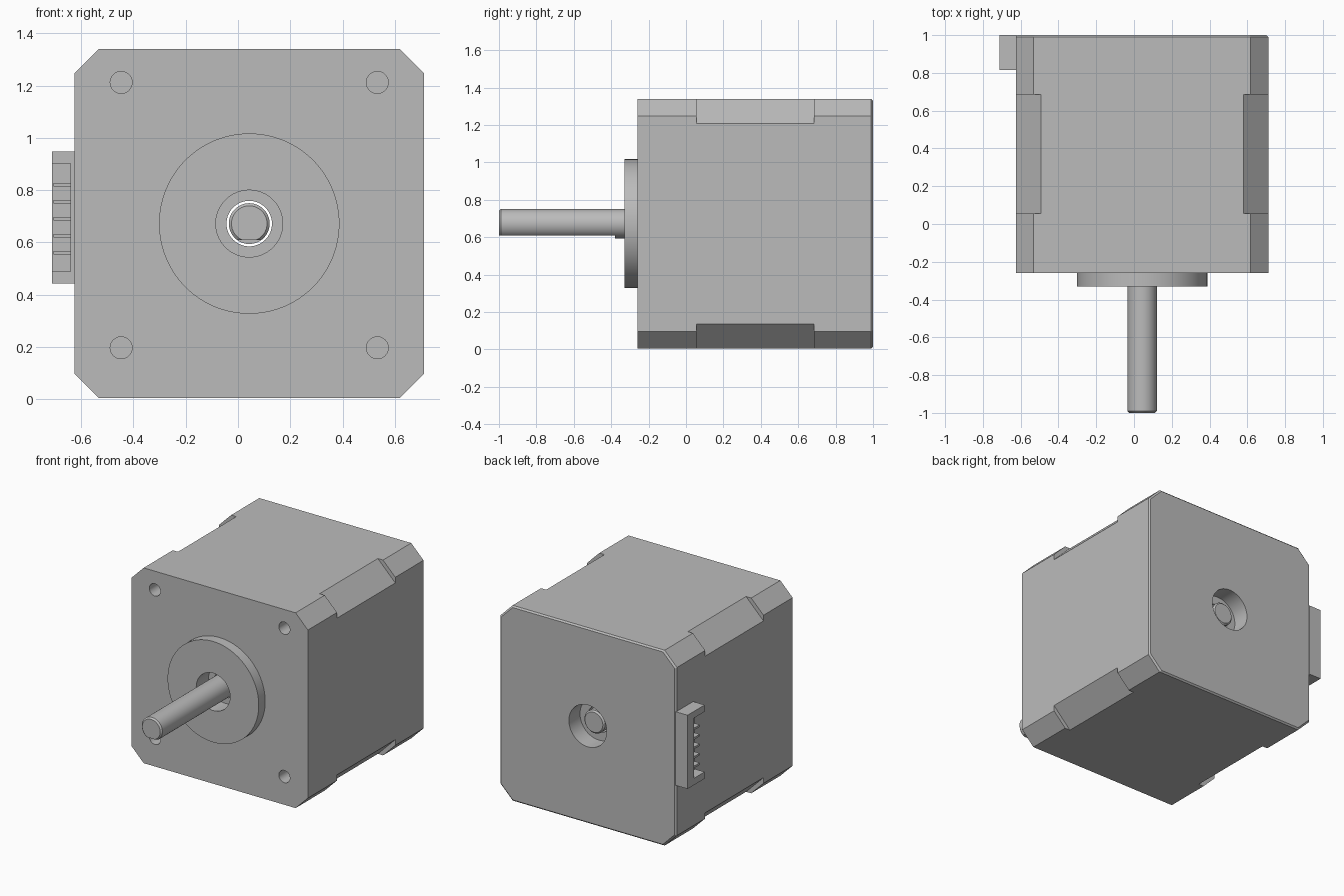
import bpy, bmesh, math
from mathutils import Vector, Matrix

if "Cube" in bpy.data.objects:
    bpy.data.objects.remove(bpy.data.objects["Cube"])

CX, CZ, HALF = 0.043, 0.672, 0.668      # motor axis and half width
BODY_FRONT, BODY_BACK = -0.26, 1.0

metal = bpy.data.materials.new("grey metal")
metal.use_nodes = True
grey = (0.5, 0.5, 0.5, 1)
metal.diffuse_color = grey
metal.node_tree.nodes["Principled BSDF"].inputs["Base Color"].default_value = grey


def finish(name, bm):
    bmesh.ops.recalc_face_normals(bm, faces=bm.faces)
    mesh = bpy.data.meshes.new(name)
    bm.to_mesh(mesh)
    bm.free()
    obj = bpy.data.objects.new(name, mesh)
    obj.data.materials.append(metal)
    bpy.context.collection.objects.link(obj)
    return obj


def loft(name, rings):
    """Closed solid through (y, [(x, z), ...]) sections."""
    bm = bmesh.new()
    loops = [[bm.verts.new((x, y, z)) for x, z in pts] for y, pts in rings]
    for a, b in zip(loops, loops[1:]):
        for i in range(len(a)):
            j = (i + 1) % len(a)
            bm.faces.new((a[i], a[j], b[j], b[i]))
    bm.faces.new(loops[0])
    bm.faces.new(loops[-1][::-1])
    return finish(name, bm)


def circle(r, x=CX, z=CZ, n=64):
    return [(x + r * math.cos(math.tau * i / n), z + r * math.sin(math.tau * i / n))
            for i in range(n)]


def octagon(half, cut):
    k = half - cut
    pts = [(half, -k), (half, k), (k, half), (-k, half),
           (-half, k), (-half, -k), (-k, -half), (k, -half)]
    return [(CX + x, CZ + z) for x, z in pts]


def cylinder(name, r, y0, y1, x=CX, z=CZ, n=64):
    return loft(name, [(y0, circle(r, x, z, n)), (y1, circle(r, x, z, n))])


def box(name, lo, hi, turn=None):
    bm = bmesh.new()
    bmesh.ops.create_cube(bm, size=1)
    lo, hi = Vector(lo), Vector(hi)
    bm.transform(Matrix.Translation((lo + hi) / 2) @ (turn or Matrix())
                 @ Matrix.Diagonal((*(hi - lo), 1)))
    return finish(name, bm)


def carve(obj, cutters):
    """Subtract the cutters, keep the result as plain mesh."""
    for c in cutters:
        c.hide_render = True
        mod = obj.modifiers.new("cut", "BOOLEAN")
        mod.operation, mod.solver, mod.object = "DIFFERENCE", "EXACT", c
    bpy.context.view_layer.update()
    done = bpy.data.meshes.new_from_object(
        obj.evaluated_get(bpy.context.evaluated_depsgraph_get()))
    obj.modifiers.clear()
    obj.data = done
    for c in cutters:
        bpy.data.objects.remove(c)


# Motor body with chamfered corners and a softened rear edge
body = loft("motor_body", [(BODY_FRONT, octagon(HALF, 0.093)),
                           (BODY_BACK - 0.01, octagon(HALF, 0.093)),
                           (BODY_BACK, octagon(HALF - 0.01, 0.09))])
cutters = [cylinder("shaft_bore", 0.087, -0.5, 1.2),
           cylinder("front_bore", 0.128, -0.5, -0.2),
           cylinder("rear_bore", 0.143, 0.88, 1.2)]

# Deeper corner chamfers along the middle laminations
reach = (2 * HALF - 0.132) / math.sqrt(2)
for sx in (-1, 1):
    for sz in (-1, 1):
        d = (reach + 0.1) / math.sqrt(2)
        mid = Vector((CX + sx * d, 0, CZ + sz * d))
        size = Vector((0.1, 0, 0.3))
        cutters.append(box("corner_cut", mid - size + Vector((0, 0.055, 0)),
                           mid + size + Vector((0, 0.685, 0)),
                           Matrix.Rotation(-sx * sz * math.pi / 4, 4, "Y")))

# Screw holes
for x in (-0.447, 0.533):
    for z in (0.197, 1.212):
        cutters.append(cylinder("screw_hole", 0.042, -0.4, -0.12, x, z, 32))
carve(body, cutters)

# Raised pilot ring on the front
ring = cylinder("pilot_ring", 0.345, -0.33, BODY_FRONT, n=96)
carve(ring, [cylinder("ring_bore", 0.128, -0.5, 0)])

# Shaft with chamfered tip and a flat on its underside
R = 0.078
shaft = loft("shaft", [(-1, circle(R - 0.01)), (-0.99, circle(R)),
                       (0.925, circle(R)), (0.935, circle(R - 0.01))])
carve(shaft, [box("flat_cut", (CX - 0.2, -1.2, 0.4), (CX + 0.2, -0.38, 0.61))])

# Cable connector on the side: back wall, base, two end walls and pins
X0, X1, Z0, Z1 = -0.712, -0.62, 0.443, 0.947
box("connector_back_wall", (X0, 0.93, Z0), (X1, BODY_BACK, Z1))
box("connector_base", (-0.64, 0.815, Z0 + 0.015), (X1, 0.935, Z1 - 0.015))
for label, lo, hi in (("lower", Z0, Z0 + 0.046), ("upper", Z1 - 0.046, Z1)):
    box(label + "_end_wall", (X0, 0.815, lo), (X1, 0.935, hi))
for i in range(5):
    z = 0.56 + i * 0.065
    box("connector_pin", (-0.706, 0.86, z - 0.007), (-0.635, 0.935, z + 0.007))

# Smooth round surfaces, keep edges sharp
bpy.ops.object.select_all(action="DESELECT")
for obj in (body, ring, shaft):
    obj.select_set(True)
bpy.context.view_layer.objects.active = body
bpy.ops.object.shade_smooth_by_angle(angle=math.radians(30))
